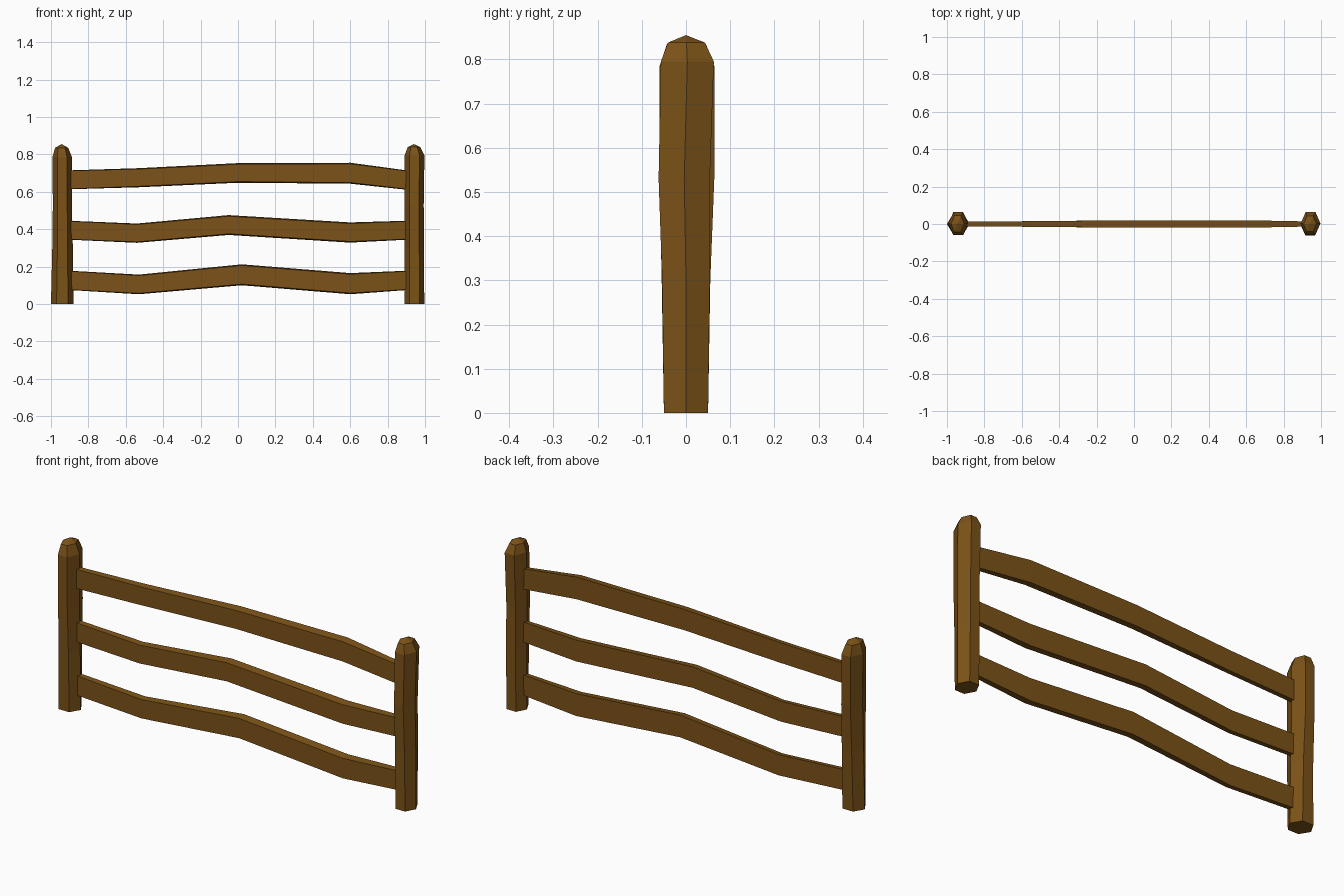
import bpy, bmesh, math

if "Cube" in bpy.data.objects:
    bpy.data.objects.remove(bpy.data.objects["Cube"])

wood = bpy.data.materials.new("wood")
wood.diffuse_color = (0.2, 0.085, 0.009, 1)
wood.use_nodes = True
wood.node_tree.nodes["Principled BSDF"].inputs["Base Color"].default_value = wood.diffuse_color


def loft(name, rings, apex=None):
    """Skin flat-sided rings of points, closing the end with a cap or a point."""
    bm = bmesh.new()
    loops = [[bm.verts.new(p) for p in ring] for ring in rings]
    n = len(loops[0])
    for a, b in zip(loops, loops[1:]):
        for i in range(n):
            j = (i + 1) % n
            bm.faces.new((a[i], a[j], b[j], b[i]))
    bm.faces.new(loops[0][::-1])
    if apex:
        tip = bm.verts.new(apex)
        for i in range(n):
            bm.faces.new((loops[-1][i], loops[-1][(i + 1) % n], tip))
    else:
        bm.faces.new(loops[-1])
    bmesh.ops.recalc_face_normals(bm, faces=bm.faces)
    mesh = bpy.data.meshes.new(name)
    bm.to_mesh(mesh)
    bm.free()
    mesh.materials.append(wood)
    obj = bpy.data.objects.new(name, mesh)
    bpy.context.collection.objects.link(obj)


def post(name, sections, apex):
    """Six-sided post; each section is centre x, centre y, z, half width, half depth."""
    rings = []
    for cx, cy, z, rx, ry in sections:
        rings.append([(cx + rx * math.cos(k * math.pi / 3),
                       cy + ry / 0.866 * math.sin(k * math.pi / 3), z)
                      for k in range(6)])
    loft(name, rings, apex)


def rail(name, stations):
    """Bent plank; each station is x, bottom z, top z. The back is slightly taller."""
    rings = []
    for (x, lo, hi), half, taper in zip(stations, (0.013, 0.015, 0.02, 0.02, 0.014),
                                        (0.002, 0.005, 0.006, 0.006, 0.003)):
        rings.append([(x, -half, lo + taper), (x, half, lo),
                      (x, half, hi), (x, -half, hi - taper)])
    loft(name, rings)


# Posts with rounded tops
post("left_post", [(-0.94, 0, 0, 0.06, 0.05),
                   (-0.938, 0, 0.3, 0.055, 0.055),
                   (-0.939, 0.002, 0.53, 0.051, 0.062),
                   (-0.94, 0.002, 0.785, 0.052, 0.062),
                   (-0.943, 0.001, 0.835, 0.035, 0.044)], (-0.943, 0, 0.855))
post("right_post", [(0.943, 0, 0, 0.053, 0.05),
                    (0.943, 0, 0.3, 0.052, 0.054),
                    (0.942, -0.004, 0.53, 0.051, 0.058),
                    (0.944, 0.003, 0.795, 0.053, 0.06),
                    (0.941, 0.001, 0.838, 0.034, 0.042)], (0.94, 0, 0.855))

# Three wavy rails between the posts
rail("top_rail", [(-0.91, 0.613, 0.714), (-0.53, 0.624, 0.726), (0, 0.648, 0.753),
                  (0.6, 0.643, 0.755), (0.91, 0.61, 0.713)])
rail("middle_rail", [(-0.91, 0.344, 0.445), (-0.54, 0.327, 0.43), (-0.05, 0.369, 0.475),
                     (0.6, 0.328, 0.436), (0.91, 0.344, 0.445)])
rail("bottom_rail", [(-0.91, 0.075, 0.178), (-0.53, 0.052, 0.157), (0.02, 0.1, 0.212),
                     (0.6, 0.052, 0.165), (0.91, 0.075, 0.178)])
